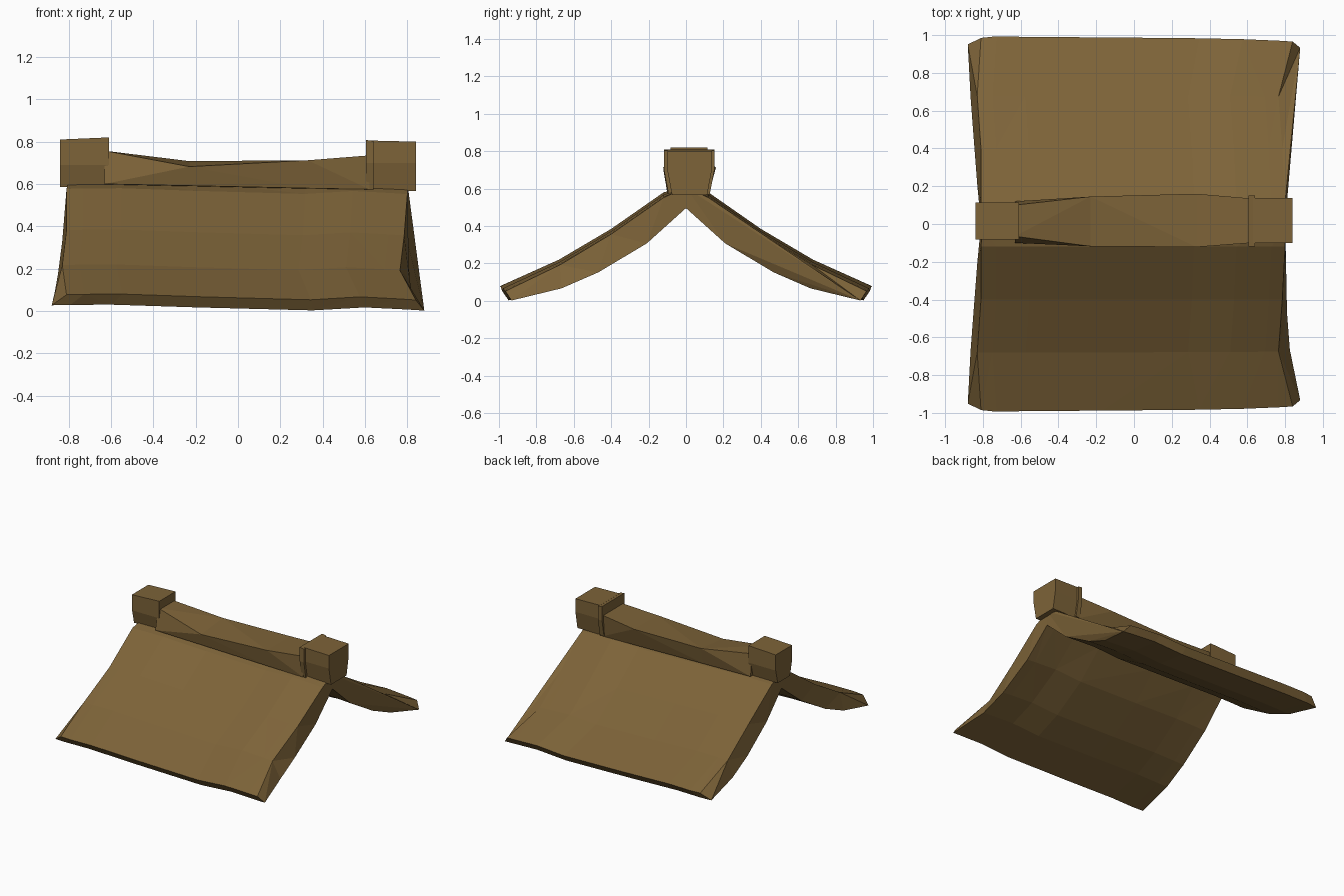
import bpy, bmesh

if "Cube" in bpy.data.objects:
    bpy.data.objects.remove(bpy.data.objects["Cube"])

brown = bpy.data.materials.new("weathered brown")
brown.use_nodes = True
colour = (0.205, 0.125, 0.040, 1)
brown.diffuse_color = colour
brown.node_tree.nodes["Principled BSDF"].inputs["Base Color"].default_value = colour


def loft(name, sections):
    """Skin a row of closed loops and cap both ends."""
    bm = bmesh.new()
    loops = [[bm.verts.new(p) for p in s] for s in sections]
    n = len(loops[0])
    for a, b in zip(loops, loops[1:]):
        for i in range(n):
            j = (i + 1) % n
            bm.faces.new((a[i], a[j], b[j], b[i]))
    bm.faces.new(loops[0])
    bm.faces.new(loops[-1][::-1])
    bmesh.ops.triangulate(bm, faces=bm.faces[:])
    bmesh.ops.recalc_face_normals(bm, faces=bm.faces[:])
    mesh = bpy.data.meshes.new(name)
    bm.to_mesh(mesh)
    bm.free()
    mesh.materials.append(brown)
    ob = bpy.data.objects.new(name, mesh)
    bpy.context.collection.objects.link(ob)
    return ob


# Roof slope rows from ridge to eave: left x, right x, y, z
top = [(-.80, .80, 0, .61), (-.81, .80, .12, .565), (-.81, .785, .40, .37),
       (-.83, .765, .68, .205), (-.81, .84, .99, .065)]
under = [(-.88, .88, .955, .015), (-.865, .825, .67, .08), (-.85, .81, .47, .165),
         (-.83, .805, .21, .32), (-.81, .80, 0, .50)]
rows = [(top[i], under[-1 - i]) for i in range(5)]
# Columns across the roof: fraction, height wobble, eave offset
columns = [(0, .012, -.005), (.05, .014, .004), (.16, .015, 0), (.39, .002, -.002),
           (.70, -.012, -.007), (.84, .002, -.012), (.955, -.008, -.02), (1, -.013, -.025)]

for name, side in (("front_slope", -1), ("back_slope", 1)):
    sections = []
    for f, dz, dy in columns:
        loop = []
        for lx, rx, y, z in top + under:
            eave = max(0, (y - .6) / .4)
            loop.append((lx + (rx - lx) * f, side * (y + dy * eave),
                         z + dz * (1 if y else .3)))
        sections.append(loop)
    loft(name, sections)


# Sagging ridge beam: x, front y, back y, bottom z, front top z, back top z
stations = [(-.63, -.065, .10, .60, .757, .757), (-.23, -.118, .145, .592, .682, .708),
            (.33, -.122, .16, .58, .712, .712), (.62, -.10, .135, .575, .735, .735)]
loft("ridge_beam", [[(x, -.10, b), (x, f, ft), (x, k, bt), (x, .12, b - .01)]
                    for x, f, k, b, ft, bt in stations])


# End blocks, each tapering below its middle
def block(name, x0, x1, f, k, bottom, mid, peak0, peak1):
    loft(name, [[(x, f + .025, bottom), (x, f, mid), (x, f, peak),
                 (x, k, peak), (x, k, mid), (x, k - .025, bottom)]
                for x, peak in ((x0, peak0), (x1, peak1))])


block("left_ridge_block", -.84, -.61, -.082, .115, .585, .69, .81, .82)
block("right_ridge_block", .63, .84, -.10, .138, .567, .70, .805, .80)
block("right_ridge_collar", .605, .64, -.118, .152, .57, .70, .808, .803)
